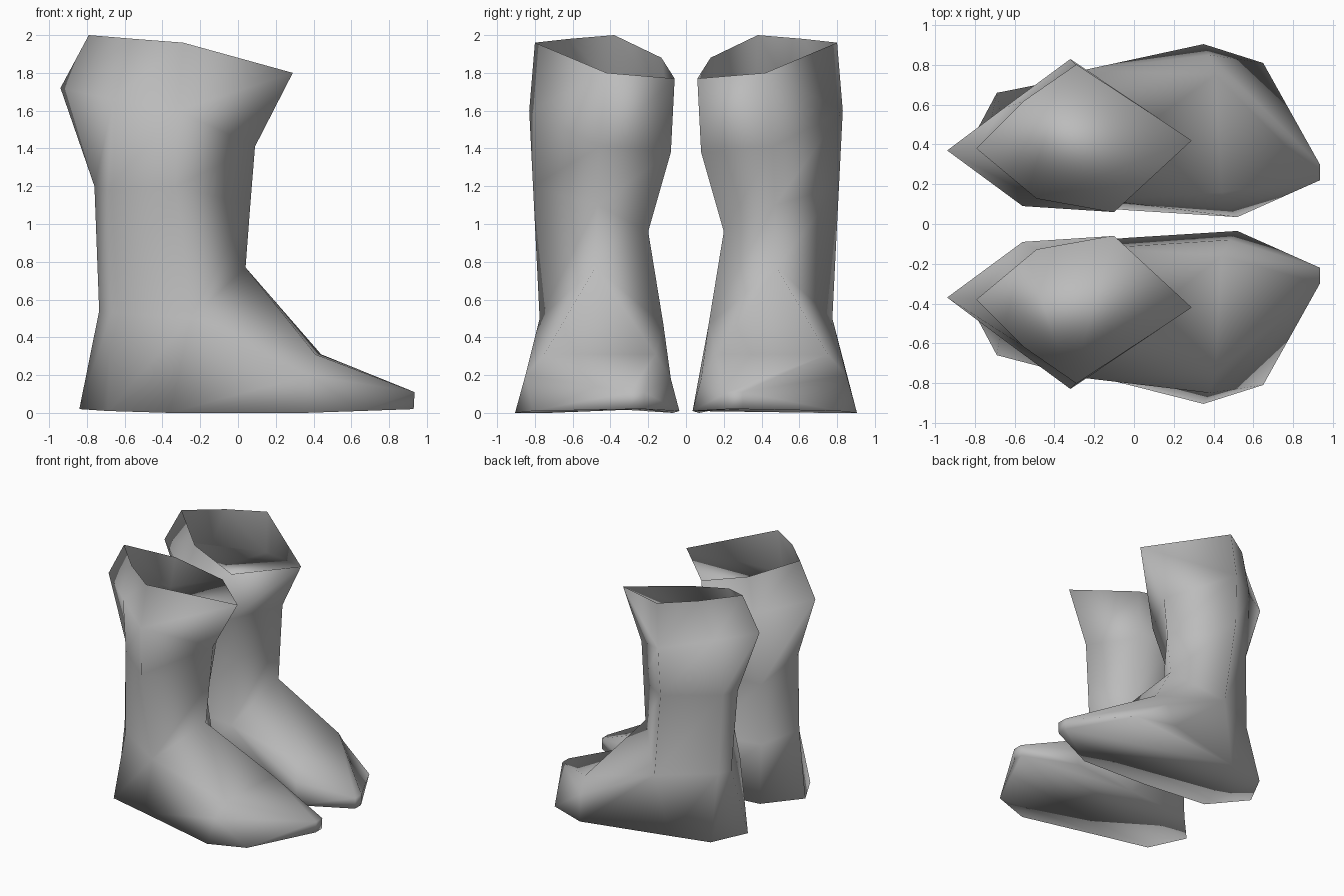
import bpy

if "Cube" in bpy.data.objects:
    bpy.data.objects.remove(bpy.data.objects["Cube"])

leather = bpy.data.materials.new("grey_leather")
leather.diffuse_color = (0.5, 0.5, 0.5, 1)
leather.use_nodes = True
leather.node_tree.nodes["Principled BSDF"].inputs["Base Color"].default_value = leather.diffuse_color

# Shaft rings, rim to ankle: back, outer back, outer front, front, inner front, inner back
RIM = [(-.79, .38, 2.0), (-.55, .62, 1.98), (-.29, .80, 1.96),
       (.29, .42, 1.80), (-.10, .06, 1.77), (-.49, .13, 1.88)]
CALF = [(-.94, .37, 1.72), (-.66, .58, 1.66), (-.32, .83, 1.60),
        (.09, .46, 1.41), (-.12, .08, 1.38), (-.56, .09, 1.60)]
SHIN = [(-.76, .40, 1.20), (-.69, .50, 1.18), (-.33, .81, 1.20),
        (.065, .47, 1.10), (-.17, .20, .96), (-.55, .21, .96)]
ANKLE = [(-.735, .45, .54), (-.67, .53, .53), (-.25, .775, .50),
         (.04, .48, .77), (-.15, .12, .47), (-.60, .14, .50)]
# Sole outline: heel, outer side, toe, inner side
SOLE = [(-.84, .38, .02), (-.69, .66, .01), (-.36, .725, 0), (.35, .905, 0),
        (.65, .81, .01), (.93, .30, .02), (.93, .22, .02), (.52, .035, .01),
        (-.04, .07, 0), (-.60, .12, .01)]
# Instep outer and inner, outer and inner upper, toe cap top
UPPER = [(.41, .75, .31), (.44, .16, .31), (.38, .85, .20), (.48, .08, .18),
         (.935, .30, .11), (.935, .22, .11)]


def build_boot(name, side):
    verts = RIM + CALF + SHIN + ANKLE + SOLE + UPPER
    faces = []
    # Shaft walls, split along the collar's diagonals
    for r in range(3):
        for i in range(6):
            j = (i + 1) % 6
            a, b, c, d = r*6 + i, r*6 + j, r*6 + 6 + j, r*6 + 6 + i
            if r == 0 and i == 2:
                faces += [(a, b, d), (b, c, d)]
            elif r == 0 and i == 4:
                faces += [(a, b, c), (a, c, d)]
            else:
                faces.append((a, b, c, d))
    # Recessed filling inside the collar
    faces += [(6, 11, 8, 7), (11, 4, 3, 8)]
    k, ob, of, f, inf, ib = range(18, 24)
    s = list(range(24, 34))
    ro, ri, uo, ui, to, ti = range(34, 40)
    # Heel and sides
    faces += [(k, ob, s[1], s[0]), (ob, of, s[2], s[1]), (of, uo, s[3], s[2]),
              (inf, s[8], s[7], ui), (inf, ib, s[9], s[8]), (ib, k, s[0], s[9])]
    # Instep and toe
    faces += [(of, f, ro), (of, ro, uo), (f, ri, ro), (f, inf, ri), (inf, ui, ri),
              (uo, s[4], s[3]), (uo, to, s[4]), (to, s[5], s[4]),
              (ro, to, uo), (ro, ri, ti, to), (ri, ui, ti),
              (to, ti, s[6], s[5]), (ui, s[7], ti), (ti, s[7], s[6])]
    # Sole
    faces.append(tuple(s))
    if side < 0:
        verts = [(x, -y, z) for x, y, z in verts]
        faces = [face[::-1] for face in faces]
    mesh = bpy.data.meshes.new(name)
    mesh.from_pydata(verts, [], faces)
    mesh.materials.append(leather)
    for p in mesh.polygons:
        p.use_smooth = True
    obj = bpy.data.objects.new(name, mesh)
    bpy.context.collection.objects.link(obj)


build_boot("left_boot", 1)
build_boot("right_boot", -1)
